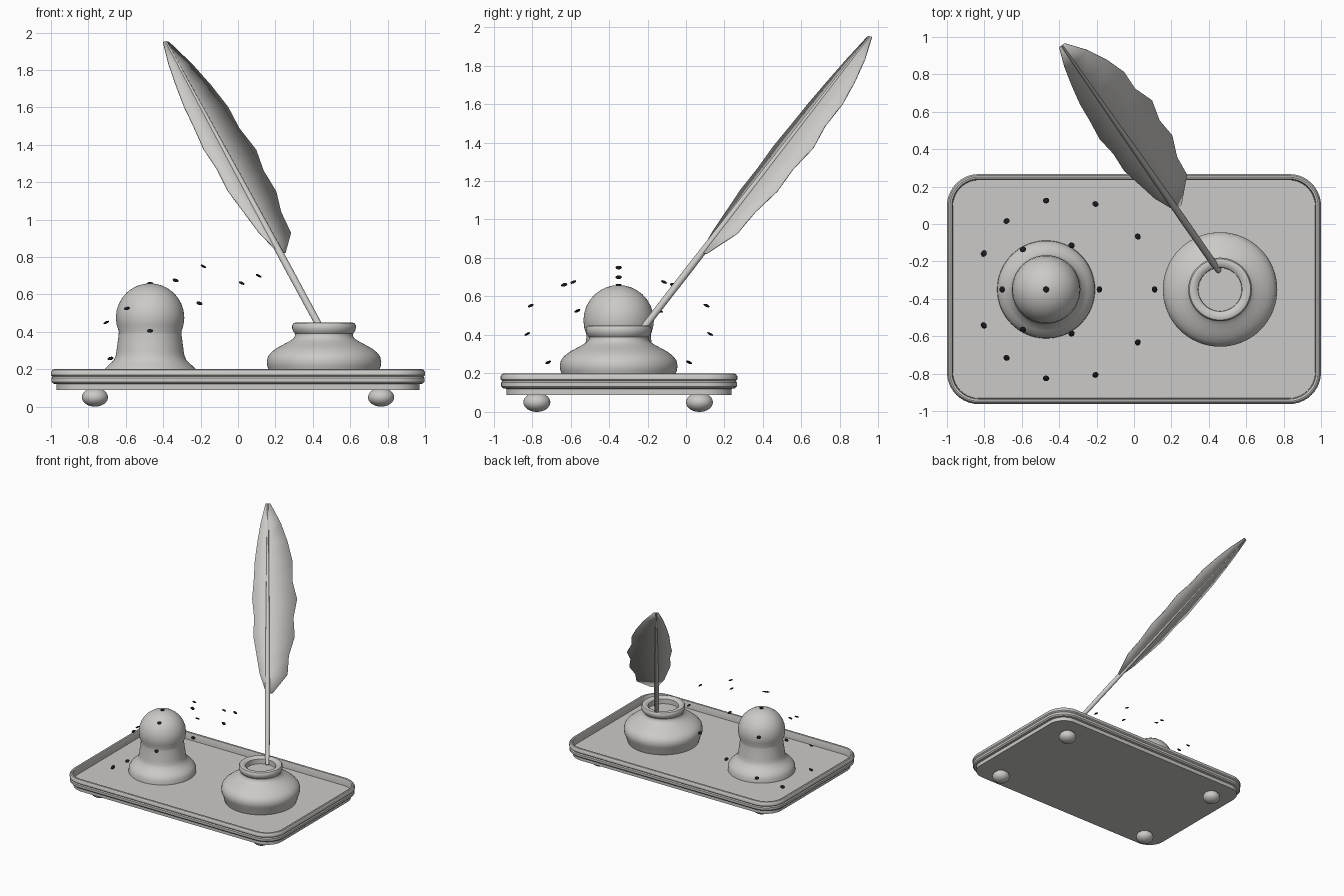
import bpy, bmesh, math
from mathutils import Vector

if "Cube" in bpy.data.objects:
    bpy.data.objects.remove(bpy.data.objects["Cube"])


def material(name, rgb):
    m = bpy.data.materials.new(name)
    m.diffuse_color = (*rgb, 1)
    m.use_nodes = True
    m.node_tree.nodes["Principled BSDF"].inputs["Base Color"].default_value = m.diffuse_color
    return m


GREY = material("warm grey", (0.60, 0.59, 0.57))
BLACK = material("black", (0.01, 0.01, 0.012))


def finish(name, bm, mat, angle=35, flip_fix=True):
    if flip_fix:
        bmesh.ops.recalc_face_normals(bm, faces=bm.faces)
    me = bpy.data.meshes.new(name)
    bm.to_mesh(me)
    bm.free()
    ob = bpy.data.objects.new(name, me)
    bpy.context.collection.objects.link(ob)
    me.materials.append(mat)
    bpy.ops.object.select_all(action='DESELECT')
    bpy.context.view_layer.objects.active = ob
    ob.select_set(True)
    bpy.ops.object.shade_smooth_by_angle(angle=math.radians(angle))
    return ob


def loft(bm, loops):
    """Skin a list of closed point loops and cap both ends."""
    rings = [[bm.verts.new(p) for p in loop] for loop in loops]
    n = len(rings[0])
    for a, b in zip(rings, rings[1:]):
        for i in range(n):
            bm.faces.new((a[i], a[(i + 1) % n], b[(i + 1) % n], b[i]))
    bm.faces.new(rings[0][::-1])
    bm.faces.new(rings[-1])


def circle(centre, r, u, v, n):
    return [centre + r * (math.cos(a) * u + math.sin(a) * v)
            for a in (2 * math.pi * i / n for i in range(n))]


def lathe(name, x, y, profile, mat=GREY, n=64):
    bm = bmesh.new()
    loft(bm, [circle(Vector((x, y, z)), r, Vector((1, 0, 0)), Vector((0, 1, 0)), n)
              for r, z in profile])
    return finish(name, bm, mat)


def ellipsoid(name, loc, scale, mat, normal=None, seg=32):
    bm = bmesh.new()
    bmesh.ops.create_uvsphere(bm, u_segments=seg, v_segments=seg // 2, radius=1)
    bmesh.ops.scale(bm, vec=scale, verts=bm.verts)
    ob = finish(name, bm, mat)
    ob.location = loc
    if normal:
        ob.rotation_euler = Vector(normal).to_track_quat('Z', 'Y').to_euler()
    return ob


# Tray with stepped moulding and a sunken floor
def rounded_rect(inset, z, hx=1.0, hy=0.615, r=0.17, cy=-0.348, k=10):
    pts, r2 = [], r - inset
    for q, (sx, sy) in enumerate(((1, 1), (-1, 1), (-1, -1), (1, -1))):
        for i in range(k + 1):
            a = math.pi / 2 * (q + i / k)
            pts.append(Vector((sx * (hx - r) + r2 * math.cos(a),
                               cy + sy * (hy - r) + r2 * math.sin(a), z)))
    return pts


bm = bmesh.new()
loft(bm, [rounded_rect(i, z) for i, z in (
    (0.03, 0.088), (0.03, 0.12), (0.012, 0.123), (0.002, 0.133), (0.002, 0.152),
    (0.008, 0.16), (0.0, 0.168), (0.0, 0.185), (0.008, 0.197), (0.016, 0.2),
    (0.026, 0.197), (0.03, 0.187), (0.032, 0.14))])
finish("tray", bm, GREY)

# Four bun feet
for x in (-0.765, 0.765):
    for y in (-0.775, 0.07):
        ellipsoid("foot", (x, y, 0.05), (0.07, 0.07, 0.05), GREY)

# Inkwell with a hollow neck, and its filling
lathe("inkwell", 0.46, -0.35, [
    (0.275, 0.135), (0.285, 0.16), (0.292, 0.19), (0.303, 0.215), (0.306, 0.24),
    (0.300, 0.268), (0.283, 0.29), (0.255, 0.312), (0.222, 0.33), (0.19, 0.347),
    (0.165, 0.363), (0.155, 0.378), (0.155, 0.39), (0.165, 0.402), (0.17, 0.418),
    (0.17, 0.435), (0.163, 0.446), (0.15, 0.45), (0.13, 0.446), (0.117, 0.435),
    (0.115, 0.38)])
lathe("ink_surface", 0.46, -0.35, [(0.12, 0.385), (0.12, 0.395)])

# Domed powder pot
dome = [(0.183 * math.cos(a), 0.476 + 0.183 * math.sin(a))
        for a in (math.radians(d) for d in (-24, -12, 0, 12, 24, 36, 48, 60, 70, 80, 88))]
lathe("powder_pot", -0.47, -0.35, [
    (0.262, 0.135), (0.26, 0.175), (0.245, 0.2), (0.222, 0.222), (0.195, 0.247), (0.184, 0.27),
    (0.18, 0.295), (0.174, 0.34), (0.168, 0.385)] + dome)

# Powder specks: one on top, then two tilted rings around the pot
ellipsoid("speck", (-0.47, -0.35, 0.66), (0.016, 0.016, 0.006), BLACK, seg=12)
for count, r0, dr, z0, dz in ((6, 0.26, 0.025, 0.60, 0.15), (12, 0.475, 0.105, 0.405, 0.295)):
    for i in range(count):
        a = 2 * math.pi * i / count
        c, s = math.cos(a), math.sin(a)
        r = r0 + dr * c
        ellipsoid("speck", (-0.47 + r * c, -0.35 + r * s, z0 + dz * c),
                  (0.017, 0.017, 0.006), BLACK, (0.45 * c, 0.45 * s, 0.85), 12)

# Quill axis with its sideways and facing directions
base, tip = Vector((0.425, -0.21, 0.45)), Vector((-0.385, 0.953, 1.95))
axis = (tip - base).normalized()
left = Vector((-axis.y, axis.x, 0)).normalized()
face = axis.cross(left)
if face.z < 0:
    face = -face
if left.x > 0:
    left = -left

# Quill shaft
bm = bmesh.new()
loft(bm, [circle(base.lerp(tip, t), r, left, face, 16)
          for t, r in ((-0.035, 0.014), (0.0, 0.018), (0.2, 0.019), (0.5, 0.015), (1.0, 0.006))])
finish("quill_shaft", bm, GREY)

# Quill vanes, wider on the right, with ragged edges
WIDTHS = {
    1: (0.01, 0.06, 0.085, 0.11, 0.105, 0.12, 0.108, 0.10, 0.08, 0.055, 0.018),
    -1: (0.04, 0.155, 0.165, 0.21, 0.20, 0.228, 0.19, 0.192, 0.155, 0.10, 0.02)}
bm = bmesh.new()
rows = []
for i in range(11):
    p = base.lerp(tip, 0.25 + 0.75 * i / 10)
    wl, wr = WIDTHS[1][i], WIDTHS[-1][i]
    rows.append([bm.verts.new(q) for q in (
        p + left * wl - face * wl * 0.1, p, p - left * wr - face * wr * 0.1)])
for a, b in zip(rows, rows[1:]):
    for j in (0, 1):
        bm.faces.new((a[j], a[j + 1], b[j + 1], b[j]))
vane = finish("quill_vane", bm, GREY)
mod = vane.modifiers.new("thickness", 'SOLIDIFY')
mod.thickness = 0.006
mod.offset = 0
